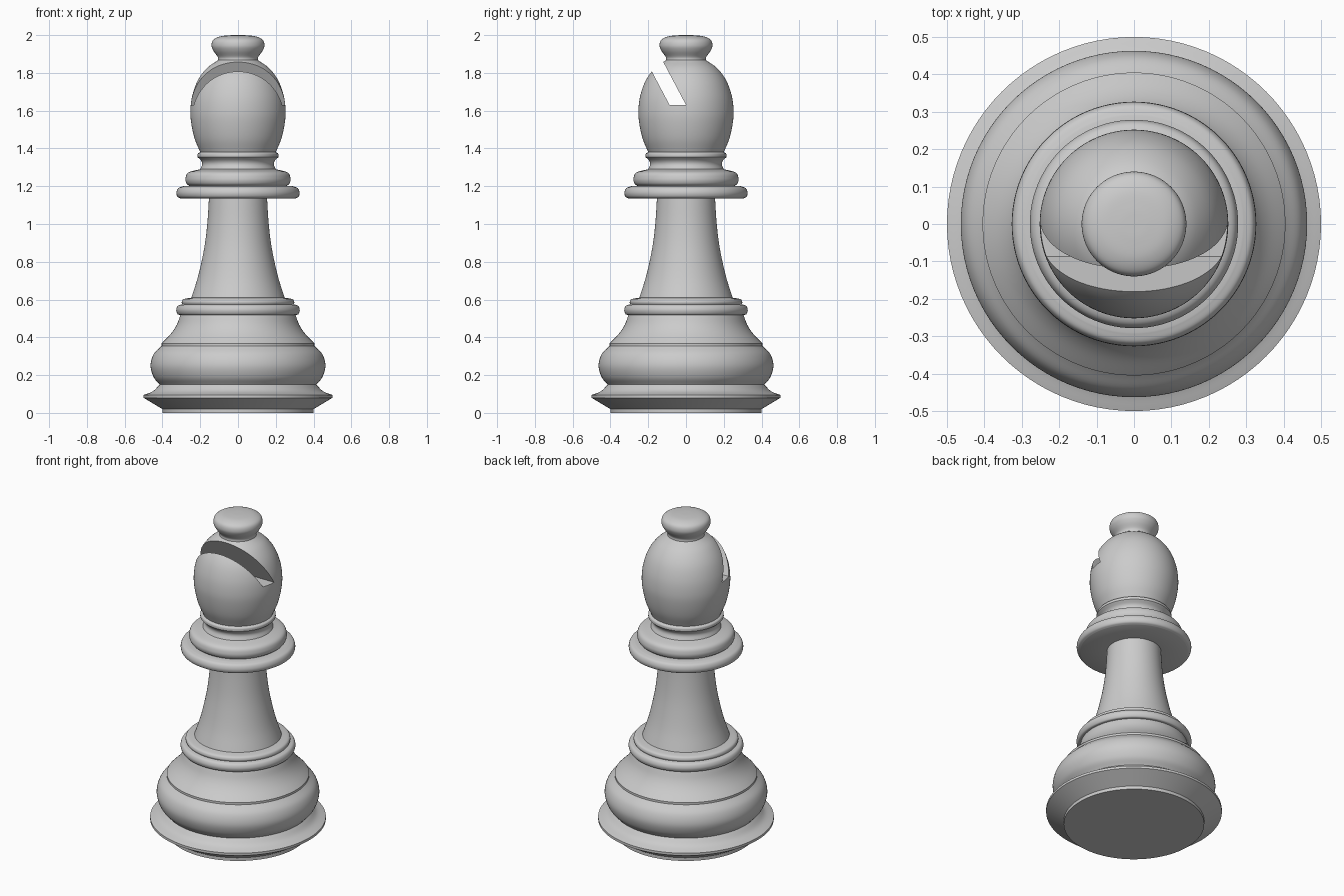
import bpy, bmesh, math
from mathutils import Vector

if "Cube" in bpy.data.objects:
    bpy.data.objects.remove(bpy.data.objects["Cube"])

SIDES = 96


def smooth(pts, n=6):
    """Catmull-Rom curve through (radius, z) points; two points stay straight."""
    p = [Vector(q) for q in pts]
    if len(p) == 2:
        return p
    p = [2 * p[0] - p[1]] + p + [2 * p[-1] - p[-2]]
    out = []
    for a, b, c, d in zip(p, p[1:], p[2:], p[3:]):
        for i in range(n):
            t = i / n
            out.append(0.5 * (2 * b + (c - a) * t + (2 * a - 5 * b + 4 * c - d) * t**2
                              + (3 * b - a - 3 * c + d) * t**3))
    return out + [p[-2]]


def shade(ob):
    bpy.ops.object.select_all(action='DESELECT')
    ob.select_set(True)
    bpy.context.view_layer.objects.active = ob
    bpy.ops.object.shade_smooth_by_angle(angle=math.radians(32))


def lathe(name, *segments):
    """Revolve a profile made of smooth segments that meet at crisp corners."""
    prof = []
    for seg in segments:
        prof += smooth(seg)
    bm = bmesh.new()
    verts = [bm.verts.new((max(r, 0), 0, z)) for r, z in prof]
    edges = [bm.edges.new(e) for e in zip(verts, verts[1:])]
    bmesh.ops.spin(bm, geom=verts + edges, cent=(0, 0, 0), axis=(0, 0, 1),
                   angle=math.tau, steps=SIDES, use_merge=False)
    bmesh.ops.remove_doubles(bm, verts=bm.verts, dist=1e-4)
    bmesh.ops.recalc_face_normals(bm, faces=bm.faces)
    me = bpy.data.meshes.new(name)
    bm.to_mesh(me)
    bm.free()
    ob = bpy.data.objects.new(name, me)
    bpy.context.collection.objects.link(ob)
    return ob


# Foot with its sharp flared rim and flat underside
foot = lathe("foot", [(0, 0), (0.40, 0)], [(0.40, 0), (0.40, 0.02)],
             [(0.40, 0.02), (0.50, 0.08)], [(0.50, 0.08), (0.50, 0.095)],
             [(0.50, 0.095), (0.45, 0.115), (0.415, 0.15)])

# Rounded base bulge, then the concave shoulder above its lip
base = lathe("base", [(0.415, 0.15), (0.447, 0.19), (0.463, 0.25), (0.447, 0.31), (0.405, 0.355)],
             [(0.405, 0.355), (0.405, 0.368)],
             [(0.405, 0.368), (0.355, 0.42), (0.325, 0.465), (0.305, 0.518)])

# Double ring at the bottom of the stem
lower_ring = lathe("lower_ring",
                   [(0.305, 0.518), (0.32, 0.523), (0.327, 0.545), (0.318, 0.567), (0.295, 0.575)],
                   [(0.295, 0.575), (0.298, 0.587), (0.288, 0.602), (0.247, 0.61)])

# Tapering stem
stem = lathe("stem", [(0.247, 0.61), (0.215, 0.71), (0.191, 0.81), (0.173, 0.91),
                      (0.161, 1.02), (0.154, 1.135)])

# Stacked collar: wide disc, rounded ring and waisted neck
collar = lathe("collar", [(0.154, 1.135), (0.305, 1.135)],
               [(0.305, 1.135), (0.321, 1.145), (0.326, 1.167), (0.316, 1.19), (0.29, 1.2)],
               [(0.29, 1.2), (0.255, 1.2)],
               [(0.255, 1.2), (0.273, 1.215), (0.278, 1.242), (0.262, 1.273), (0.20, 1.29)],
               [(0.20, 1.29), (0.19, 1.315), (0.195, 1.335), (0.215, 1.355)],
               [(0.215, 1.355), (0.213, 1.372), (0.20, 1.38)])

# Egg-shaped head with the flattened ball on top
head = lathe("head", [(0, 1.38), (0.20, 1.38)],
             [(0.20, 1.38), (0.229, 1.45), (0.247, 1.53), (0.252, 1.60), (0.242, 1.68),
              (0.213, 1.76), (0.165, 1.825), (0.106, 1.867)],
             [(0.106, 1.867), (0.108, 1.885), (0.13, 1.917), (0.14, 1.945), (0.131, 1.975),
              (0.095, 1.993), (0.045, 1.999), (0, 2.0)])

# Slanted slot cutter with a level floor
bm = bmesh.new()
section = [(-0.087, 1.63), (0, 1.63), (-0.222, 2.05), (-0.309, 2.05)]
face = bm.faces.new([bm.verts.new((-0.5, y, z)) for y, z in section])
ext = bmesh.ops.extrude_face_region(bm, geom=[face])
bmesh.ops.translate(bm, vec=(1, 0, 0),
                    verts=[g for g in ext["geom"] if isinstance(g, bmesh.types.BMVert)])
bmesh.ops.recalc_face_normals(bm, faces=bm.faces)
me = bpy.data.meshes.new("slot_cutter")
bm.to_mesh(me)
bm.free()
cutter = bpy.data.objects.new("slot_cutter", me)
bpy.context.collection.objects.link(cutter)
cutter.hide_render = True

for part in (foot, base, lower_ring, stem, collar, head):
    shade(part)

# Cut the slot
cut = head.modifiers.new("slot", 'BOOLEAN')
cut.operation = 'DIFFERENCE'
cut.solver = 'EXACT'
cut.object = cutter
bpy.context.view_layer.objects.active = head
bpy.ops.object.modifier_move_to_index(modifier="slot", index=0)
bpy.ops.object.modifier_apply(modifier="slot")
bpy.data.objects.remove(cutter)
shade(head)
